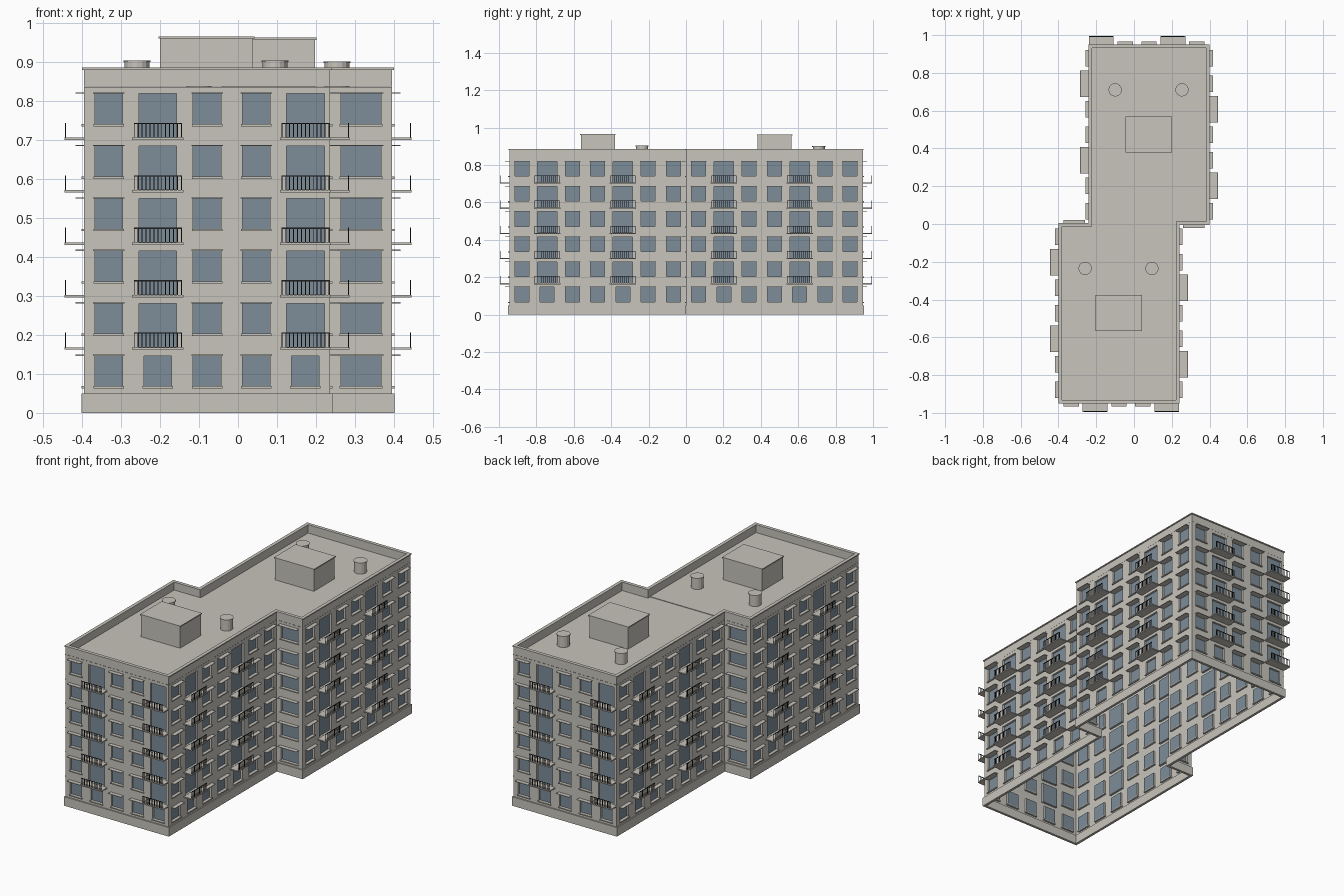
import bpy, bmesh
from mathutils import Vector

cube = bpy.data.objects.get("Cube")
if cube:
    bpy.data.objects.remove(cube)


def material(name, rgb):
    m = bpy.data.materials.new(name)
    m.use_nodes = True
    m.diffuse_color = (*rgb, 1)
    m.node_tree.nodes["Principled BSDF"].inputs["Base Color"].default_value = (*rgb, 1)
    return m


CONCRETE = material("warm_concrete", (0.58, 0.555, 0.505))
GLASS = material("blue_grey_glass", (0.205, 0.266, 0.323))
METAL = material("dark_metal", (0.03, 0.03, 0.032))


def finish(bm, name, *mats, recalc=True):
    if recalc:
        bmesh.ops.recalc_face_normals(bm, faces=bm.faces)
    me = bpy.data.meshes.new(name)
    bm.to_mesh(me)
    bm.free()
    ob = bpy.data.objects.new(name, me)
    bpy.context.collection.objects.link(ob)
    for m in mats:
        me.materials.append(m)
    return ob


def box(bm, place, s, d, z):
    """Box spanning the ranges s, d, z in the frame given by place."""
    v = [bm.verts.new(place(a, b, c)) for c in z for b in d for a in s]
    for f in ((0, 1, 3, 2), (4, 5, 7, 6), (0, 1, 5, 4), (2, 3, 7, 6), (0, 2, 6, 4), (1, 3, 7, 5)):
        bm.faces.new([v[i] for i in f])


def world(x, y, z):
    return Vector((x, y, z))


# Footprint: two equal blocks, shifted sideways and joined
W, J, L = 0.395, 0.236, 0.945
OUTLINE = [Vector(p) for p in ((-W, -L), (J, -L), (J, 0), (W, 0), (W, L), (-J, L), (-J, 0), (-W, 0))]
EDGES = [(p, OUTLINE[(i + 1) % 8]) for i, p in enumerate(OUTLINE)]


def normal(edge):
    u = (edge[1] - edge[0]).normalized()
    return Vector((u.y, -u.x))


def offset(d):
    return [p + (normal(EDGES[i - 1]) + normal(EDGES[i])) * d for i, p in enumerate(OUTLINE)]


def ring(name, outer, inner, z0, z1):
    bm = bmesh.new()
    loops = [[bm.verts.new((p.x, p.y, z)) for p in offset(d)]
             for d, z in ((outer, z0), (outer, z1), (inner, z1), (inner, z0))]
    for k in range(4):
        a, b = loops[k], loops[(k + 1) % 4]
        for i in range(8):
            j = (i + 1) % 8
            bm.faces.new((a[i], a[j], b[j], b[i]))
    return finish(bm, name, CONCRETE)


ring("plinth", 0.006, -0.008, 0, 0.05)
ring("parapet", 0, -0.012, 0.837, 0.88)
ring("parapet_coping", 0.005, -0.014, 0.88, 0.886)

# Facades: bays with recessed windows, sills, canopies and balconies
FLOOR, PITCH, STOREYS, RECESS = 0.0295, 0.1345, 6, 0.011
sills, canopies, slabs, rails = (bmesh.new() for _ in range(4))


def facade(name, edge):
    p, q = edge
    length = (q - p).length
    u, n = (q - p) / length, normal(edge)
    bays = {True: 1, False: 5 if abs(u.x) > 0.5 else 7}[length < 0.3]
    bay = length / bays
    bm = bmesh.new()

    def place(s, d, z):
        a = p + u * s + n * d
        return Vector((a.x, a.y, z))

    def quad(corners, mat=0):
        bm.faces.new([bm.verts.new(place(*c)) for c in corners]).material_index = mat

    def rect(s0, s1, z0, z1, d=0.0):
        return [(s0, d, z0), (s1, d, z0), (s1, d, z1), (s0, d, z1)]

    for col in range(bays):
        mid = (col + 0.5) * bay
        has_door = bays > 1 and col in (1, 4)
        for k in range(STOREYS):
            z = FLOOR + k * PITCH
            door = has_door and k > 0
            half = bay * (0.385 if door else 0.32 if bays == 1 else 0.28)
            low, top = z + (0.005 if door else 0.038), z + 0.117
            cell = rect(col * bay, (col + 1) * bay, z, z + PITCH)
            hole = rect(mid - half, mid + half, low, top)
            pane = rect(mid - half, mid + half, low, top, -RECESS)
            quad(pane, 1)
            for i in range(4):
                j = (i + 1) % 4
                quad((cell[i], cell[j], hole[j], hole[i]))
                quad((hole[i], hole[j], pane[j], pane[i]))
            if not door:
                w = half + bay * 0.03
                box(sills, place, (mid - w, mid + w), (-RECESS, 0.006), (low - 0.005, low + 0.001))
            if not has_door:
                w = half + bay * 0.04
                box(canopies, place, (mid - w, mid + w), (0, 0.022), (top, top + 0.003))
            if door:
                w = bay * 0.52
                box(slabs, place, (mid - w, mid + w), (0, 0.05), (z - 0.002, z + 0.004))
                # Railing along the outer edge only
                w -= 0.004
                box(rails, place, (mid - w, mid + w), (0.046, 0.049), (z + 0.039, z + 0.042))
                posts = 13
                for t in range(posts):
                    s = mid - w + 0.0012 + t * (2 * w - 0.0024) / (posts - 1)
                    box(rails, place, (s - 0.0012, s + 0.0012), (0.0463, 0.0487), (z + 0.004, z + 0.04))
    bmesh.ops.remove_doubles(bm, verts=bm.verts, dist=0.00001)
    finish(bm, name, CONCRETE, GLASS, recalc=False)


NAMES = ("front_block_front", "front_block_left", "back_block_front", "back_block_left",
         "back_block_back", "back_block_right", "front_block_back", "front_block_right")
for label, edge in zip(NAMES, EDGES):
    facade(label + "_facade", edge)
finish(sills, "window_sills", CONCRETE)
finish(canopies, "window_canopies", CONCRETE)
finish(slabs, "balcony_slabs", CONCRETE)
finish(rails, "balcony_railings", METAL)

# Roof deck, slightly raised over the front block
bm = bmesh.new()
bm.faces.new([bm.verts.new((p.x, p.y, 0.838)) for p in offset(-0.002)])
finish(bm, "roof_deck", CONCRETE, recalc=False)
bm = bmesh.new()
box(bm, world, (-W + 0.005, J - 0.005), (-L + 0.005, -0.005), (0.838, 0.841))
finish(bm, "front_roof_deck", CONCRETE)

# Stair houses and round vents, the same on both blocks
for block, dx, dy, dz in (("front", 0, 0, 0.003), ("back", W - J, L, 0)):
    bm = bmesh.new()
    cx, cy = -0.081 + dx, -0.471 + dy
    for grow, z0, z1 in ((0, 0.836, 0.957), (0.004, 0.957, 0.963)):
        wx, wy = 0.119 + grow, 0.091 + grow
        box(bm, world, (cx - wx, cx + wx), (cy - wy, cy + wy), (z0 + dz, z1 + dz))
    finish(bm, block + "_stair_house", CONCRETE)
    for side, x in (("right", -0.259), ("left", 0.095)):
        bm = bmesh.new()
        for r, z0, z1 in ((0.032, 0.836, 0.897), (0.035, 0.897, 0.901)):
            made = bmesh.ops.create_cone(bm, cap_ends=True, segments=16, radius1=r, radius2=r, depth=z1 - z0)
            bmesh.ops.translate(bm, verts=made["verts"], vec=(x + dx, -0.235 + dy, (z0 + z1) / 2 + dz))
        finish(bm, f"{block}_{side}_vent", CONCRETE)
